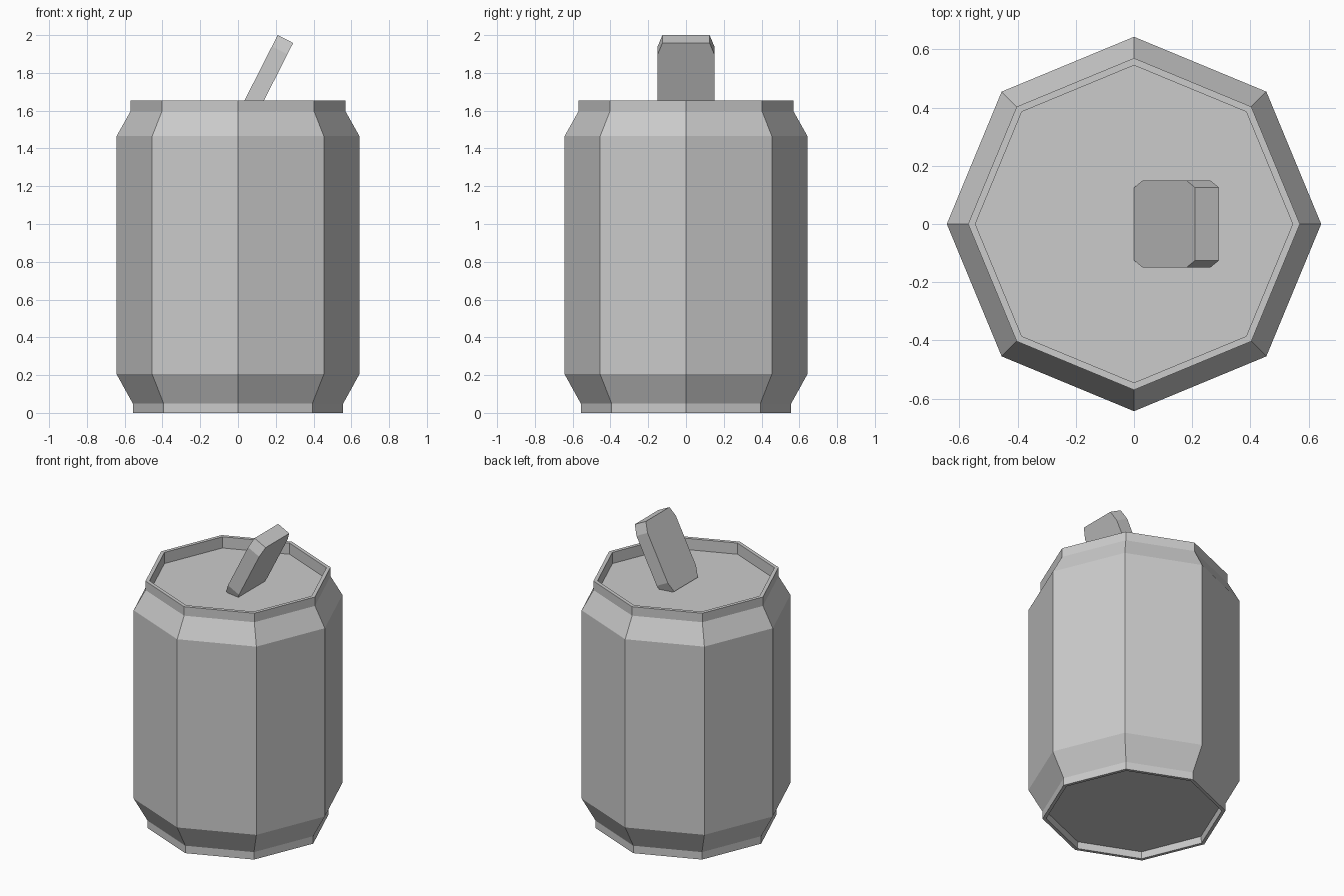
import bpy
import bmesh
import math
from mathutils import Vector

if "Cube" in bpy.data.objects:
    bpy.data.objects.remove(bpy.data.objects["Cube"])

SIDES = 8


def finish(name, bm):
    bmesh.ops.recalc_face_normals(bm, faces=bm.faces)
    mesh = bpy.data.meshes.new(name)
    bm.to_mesh(mesh)
    bm.free()
    obj = bpy.data.objects.new(name, mesh)
    bpy.context.collection.objects.link(obj)
    return obj


def lathe(name, profile):
    """Octagonal rings joined by quads, capped at both ends."""
    bm = bmesh.new()
    rings = []
    for r, z in profile:
        angles = [2 * math.pi * i / SIDES for i in range(SIDES)]
        rings.append([bm.verts.new((r * math.cos(a), r * math.sin(a), z)) for a in angles])
    for low, high in zip(rings, rings[1:]):
        for i in range(SIDES):
            j = (i + 1) % SIDES
            bm.faces.new((low[i], low[j], high[j], high[i]))
    bm.faces.new(rings[0])
    bm.faces.new(rings[-1])
    return finish(name, bm)


# Can body: recessed base, shouldered wall, raised rim and sunken lid
lathe("can_body", [
    (0.53, 0.045), (0.535, 0.0), (0.557, 0.0), (0.557, 0.05),
    (0.643, 0.205), (0.643, 1.465), (0.57, 1.595), (0.57, 1.655),
    (0.545, 1.655), (0.545, 1.58),
])

# Pull tab: chamfered plate leaning to the right
base = Vector((0.0, 0.0, 1.586))
along = Vector((0.21, 0.0, 0.414))
length = along.length
along.normalize()
across = Vector((0, 1, 0))
thickness = across.cross(along) * 0.092
half, cut_y, cut_l = 0.15, 0.025, 0.067
side = [(half - cut_y, 0), (half, cut_l), (half, length - cut_l), (half - cut_y, length)]
outline = side + [(-y, l) for y, l in reversed(side)]

bm = bmesh.new()
plate = bm.faces.new([bm.verts.new(base + across * y + along * l) for y, l in outline])
extruded = bmesh.ops.extrude_face_region(bm, geom=[plate], use_keep_orig=True)
moved = [v for v in extruded["geom"] if isinstance(v, bmesh.types.BMVert)]
bmesh.ops.translate(bm, verts=moved, vec=thickness)
finish("pull_tab", bm)
